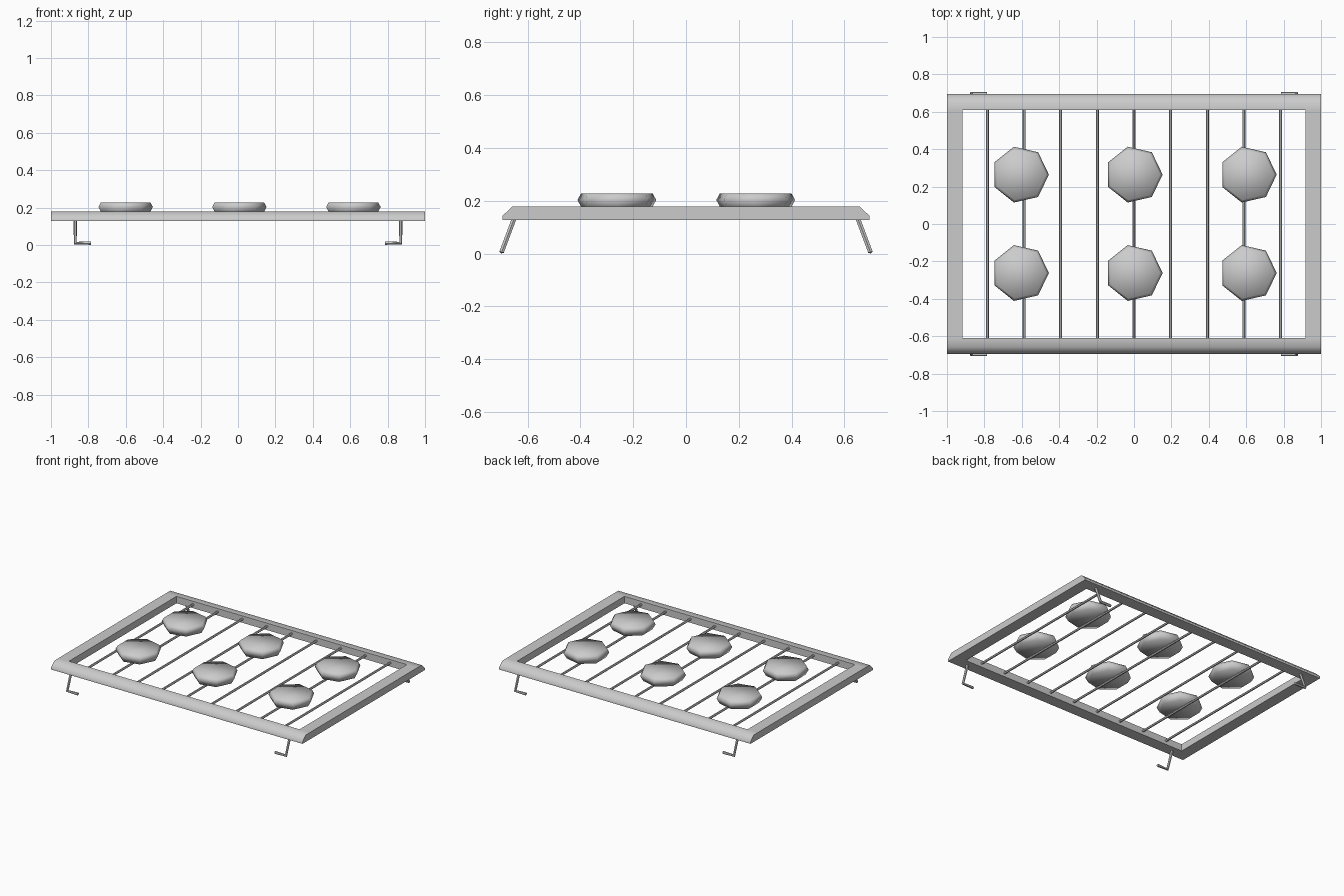
import bpy
import bmesh
import math

old = bpy.data.objects.get("Cube")
if old:
    bpy.data.objects.remove(old, do_unlink=True)

grey = bpy.data.materials.new("light grey")
grey.use_nodes = True
grey.diffuse_color = (0.6, 0.6, 0.6, 1)
grey.node_tree.nodes["Principled BSDF"].inputs["Base Color"].default_value = (0.6, 0.6, 0.6, 1)


def finish(obj, angle):
    """Select the object alone, then colour and smooth it."""
    obj.data.materials.append(grey)
    bpy.ops.object.select_all(action="DESELECT")
    obj.select_set(True)
    bpy.context.view_layer.objects.active = obj
    if obj.type == "CURVE":
        bpy.ops.object.convert(target="MESH")
    bpy.ops.object.shade_smooth_by_angle(angle=math.radians(angle))


def loft(name, rings, angle):
    """Join matching rings of points into a closed, capped solid."""
    bm = bmesh.new()
    loops = [[bm.verts.new(p) for p in ring] for ring in rings]
    n = len(loops[0])
    for a, b in zip(loops, loops[1:]):
        for i in range(n):
            j = (i + 1) % n
            bm.faces.new((a[i], a[j], b[j], b[i]))
    bm.faces.new(loops[0][::-1])
    bm.faces.new(loops[-1])
    bmesh.ops.recalc_face_normals(bm, faces=bm.faces)
    mesh = bpy.data.meshes.new(name)
    bm.to_mesh(mesh)
    bm.free()
    obj = bpy.data.objects.new(name, mesh)
    bpy.context.collection.objects.link(obj)
    finish(obj, angle)


def tube(name, points, radius):
    """Thin round rod along a path."""
    curve = bpy.data.curves.new(name, "CURVE")
    curve.dimensions = "3D"
    curve.bevel_depth = radius
    curve.bevel_resolution = 1
    curve.use_fill_caps = True
    spline = curve.splines.new("POLY")
    spline.points.add(len(points) - 1)
    for point, co in zip(spline.points, points):
        point.co = (*co, 1)
    obj = bpy.data.objects.new(name, curve)
    bpy.context.collection.objects.link(obj)
    finish(obj, 50)


BOTTOM, TOP = 0.128, 0.178
INNER_X, INNER_Y = 0.917, 0.61

# Long frame rails with a sloped outer edge
rail = [(INNER_Y, BOTTOM), (0.695, BOTTOM), (0.695, 0.143), (0.658, TOP), (INNER_Y, TOP)]
for side, label in ((-1, "front"), (1, "back")):
    loft(label + "_rail", [[(x, side * y, z) for y, z in rail] for x in (-1, 1)], 60)

# Short frame rails
for side, label in ((-1, "right"), (1, "left")):
    loft(label + "_rail",
         [[(side * x, y, z) for x, z in
           ((INNER_X, BOTTOM), (1, BOTTOM), (1, TOP), (INNER_X, TOP))]
          for y in (-INNER_Y, INNER_Y)], 30)

# Rack rods
for i in range(9):
    x = (i - 4) * 0.196
    tube(f"rod_{i + 1}", [(x, -0.62, 0.155), (x, 0.62, 0.155)], 0.008)

# Seven-sided discs resting on the rods
disc = [(0.132, 0.165), (0.153, 0.203), (0.139, 0.228)]
for row, cy in (("front", -0.262), ("back", 0.264)):
    for col, cx in (("right", -0.608), ("middle", 0), ("left", 0.61)):
        turns = [i * math.tau / 7 for i in range(7)]
        loft(f"{row}_{col}_disc",
             [[(cx + r * math.cos(t), cy + r * math.sin(t), z) for t in turns]
              for r, z in disc], 80)

# Splayed legs with feet turned inward
for sy, row in ((-1, "front"), (1, "back")):
    for sx, col in ((-1, "right"), (1, "left")):
        tube(f"{row}_{col}_leg",
             [(sx * 0.87, sy * 0.65, 0.135), (sx * 0.87, sy * 0.697, 0.01),
              (sx * 0.785, sy * 0.697, 0.01)], 0.01)
